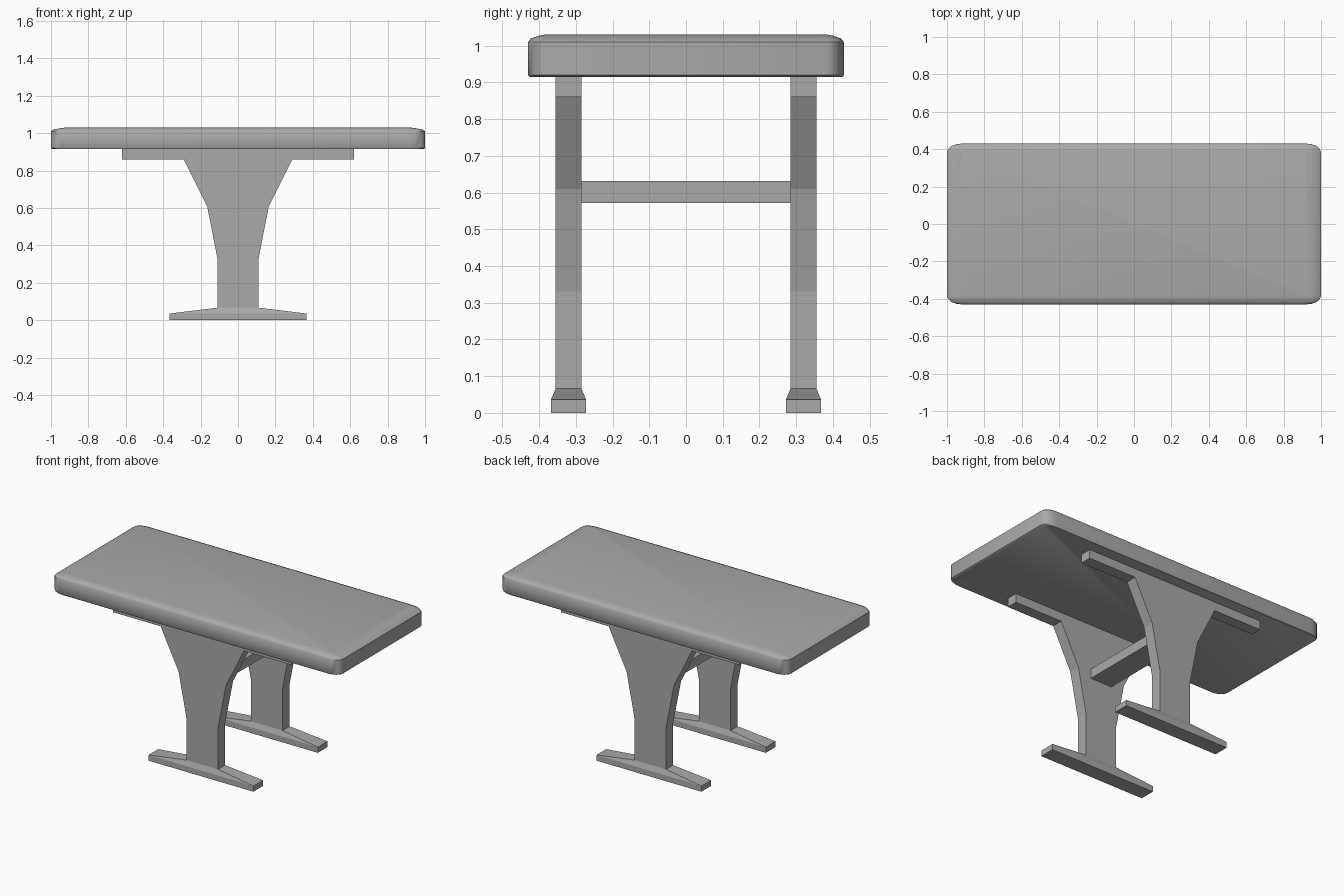
import bpy
import bmesh
from math import sin, cos, pi, radians

cube = bpy.data.objects.get("Cube")
if cube:
    bpy.data.objects.remove(cube, do_unlink=True)

grey = bpy.data.materials.new("plain grey")
grey.use_nodes = True
colour = (0.4, 0.4, 0.4, 1)
grey.diffuse_color = colour
grey.node_tree.nodes["Principled BSDF"].inputs["Base Color"].default_value = colour


def finish(name, bm):
    bmesh.ops.recalc_face_normals(bm, faces=bm.faces)
    mesh = bpy.data.meshes.new(name)
    bm.to_mesh(mesh)
    bm.free()
    mesh.materials.append(grey)
    obj = bpy.data.objects.new(name, mesh)
    bpy.context.collection.objects.link(obj)
    return obj


def loft(name, rings):
    """Skin a stack of equal-length point rings and cap both ends."""
    bm = bmesh.new()
    loops = [[bm.verts.new(p) for p in ring] for ring in rings]
    n = len(loops[0])
    for a, b in zip(loops, loops[1:]):
        for i in range(n):
            j = (i + 1) % n
            bm.faces.new((a[i], a[j], b[j], b[i]))
    bm.faces.new(loops[0][::-1])
    bm.faces.new(loops[-1])
    return finish(name, bm)


def rect(hx, hy, z, y=0):
    return [(sx * hx, y + sy * hy, z) for sx, sy in ((-1, -1), (1, -1), (1, 1), (-1, 1))]


def rounded_rect(hx, hy, rx, ry, z, inset_x, inset_y, steps=4):
    """Rectangle with elliptical corners, pulled in by the insets."""
    points = []
    for quarter, (sx, sy) in enumerate(((1, 1), (-1, 1), (-1, -1), (1, -1))):
        for i in range(steps + 1):
            a = (quarter + i / steps) * pi / 2
            points.append((sx * (hx - rx) + (rx - inset_x) * cos(a),
                           sy * (hy - ry) + (ry - inset_y) * sin(a), z))
    return points


# Tabletop with soft corners and a crowned upper edge
levels = [(0.004, 0.915), (0, 0.92), (0, 1.01), (0.008, 1.02), (0.03, 1.027), (0.045, 1.03)]
top = loft("tabletop", [rounded_rect(1, 0.43, 0.08, 0.046, z, i * 1.7, i * 0.95)
                        for i, z in levels])
bpy.ops.object.select_all(action="DESELECT")
bpy.context.view_layer.objects.active = top
top.select_set(True)
bpy.ops.object.shade_smooth_by_angle(angle=radians(40))

# Pedestal legs with support arms, each on a tapered foot
half = [(0.11, 0.06), (0.11, 0.33), (0.165, 0.61), (0.29, 0.86), (0.62, 0.86), (0.62, 0.918)]
outline = half + [(-x, z) for x, z in reversed(half)]
for side, y in (("front", -0.32), ("back", 0.32)):
    loft(side + "_leg", [[(x, y + t, z) for x, z in outline] for t in (-0.035, 0.035)])
    loft(side + "_foot", [rect(0.365, 0.048, 0, y), rect(0.365, 0.048, 0.036, y),
                          rect(0.11, 0.035, 0.067, y)])

# Stretcher between the legs
loft("stretcher", [rect(0.075, 0.286, 0.572), rect(0.075, 0.286, 0.632)])
